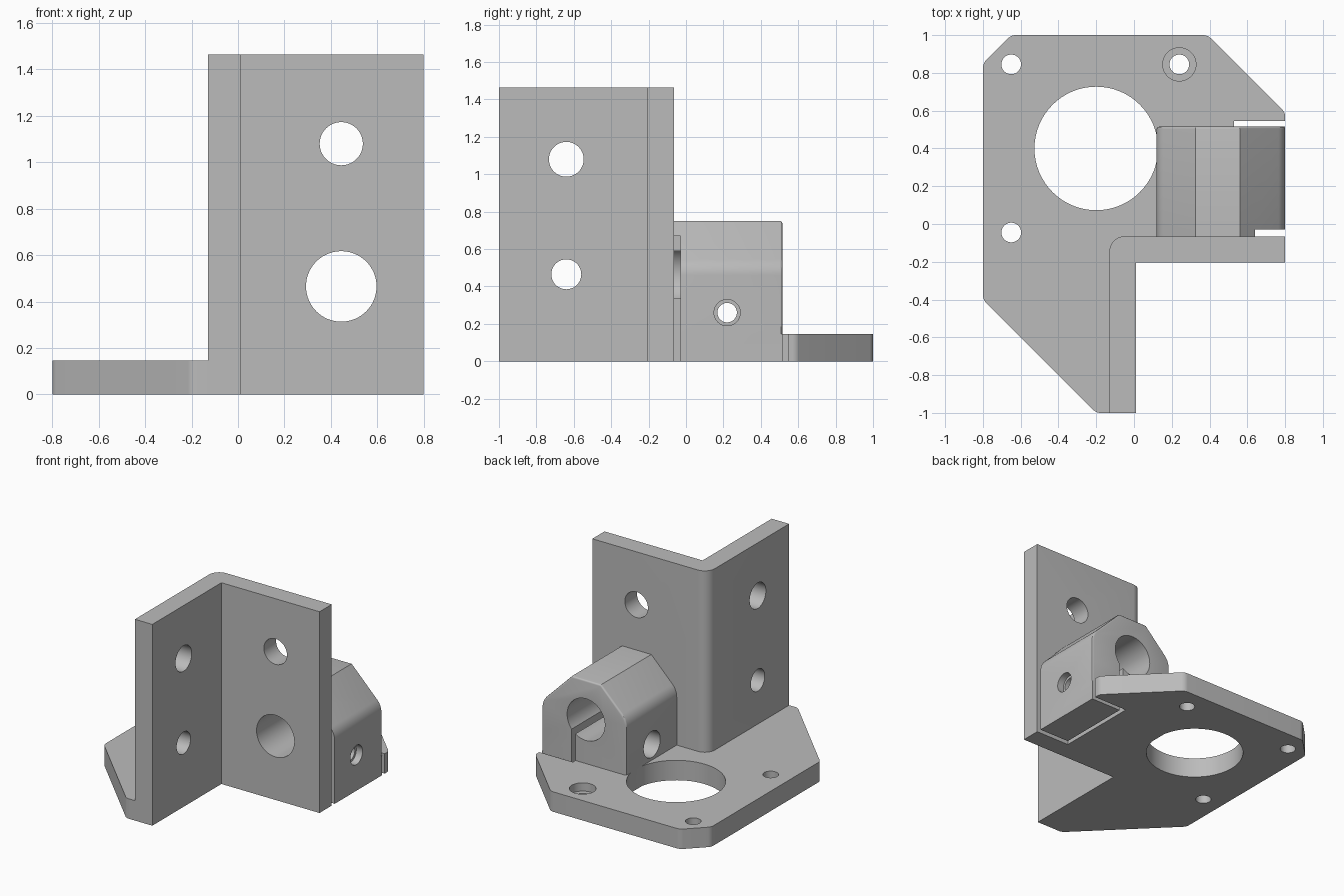
import bpy, bmesh
from math import pi, tan, cos, sin
from mathutils import Vector, Matrix

cube = bpy.data.objects.get("Cube")
if cube:
    bpy.data.objects.remove(cube, do_unlink=True)

grey = bpy.data.materials.new("plain grey")
grey.use_nodes = True
COLOUR = (0.5, 0.5, 0.5, 1)
grey.diffuse_color = COLOUR
grey.node_tree.nodes["Principled BSDF"].inputs["Base Color"].default_value = COLOUR


def finish(bm, name):
    bmesh.ops.recalc_face_normals(bm, faces=bm.faces[:])
    mesh = bpy.data.meshes.new(name)
    bm.to_mesh(mesh)
    bm.free()
    mesh.materials.append(grey)
    ob = bpy.data.objects.new(name, mesh)
    bpy.context.collection.objects.link(ob)
    return ob


def fillet(points, steps=8):
    """Outline of (u, v, radius) corners, rounded where the radius is set."""
    out = []
    for i, (u, v, r) in enumerate(points):
        p = Vector((u, v))
        if not r:
            out.append(p)
            continue
        a = (Vector(points[i - 1][:2]) - p).normalized()
        b = (Vector(points[(i + 1) % len(points)][:2]) - p).normalized()
        half = a.angle(b) / 2
        centre = p + (a + b).normalized() * (r / sin(half))
        start = p + a * (r / tan(half)) - centre
        turn = a.angle_signed(b)
        sweep = (pi - 2 * half) * (1 if turn > 0 else -1)
        for k in range(steps + 1):
            t = sweep * k / steps
            out.append(centre + Matrix.Rotation(t, 2) @ start)
    return out


def prism(name, points, place, lo, hi, rim=0):
    """Extrude an outline from lo to hi; place maps (u, v, w) to a position."""
    bm = bmesh.new()
    outline = fillet(points)
    low = bm.faces.new([bm.verts.new(place(p.x, p.y, lo)) for p in outline])
    top = bmesh.ops.extrude_face_region(bm, geom=[low])["geom"]
    verts = [g for g in top if isinstance(g, bmesh.types.BMVert)]
    shift = Vector(place(0, 0, hi)) - Vector(place(0, 0, lo))
    bmesh.ops.translate(bm, verts=verts, vec=shift)
    if rim:
        edges = [g for g in top if isinstance(g, bmesh.types.BMEdge)
                 and max(v.co.z for v in g.verts) > 0.01]
        bmesh.ops.bevel(bm, geom=edges, offset=rim, segments=3,
                        profile=0.5, affect='EDGES')
    return finish(bm, name)


def box(name, lo, hi):
    bm = bmesh.new()
    lo, hi = Vector(lo), Vector(hi)
    bmesh.ops.create_cube(bm, size=1, matrix=Matrix.Translation((lo + hi) / 2)
                          @ Matrix.Diagonal((*(hi - lo), 1)))
    return finish(bm, name)


def rod(radius, axis, centre, length):
    bm = bmesh.new()
    turn = Vector((0, 0, 1)).rotation_difference(Vector(axis)).to_matrix().to_4x4()
    bmesh.ops.create_cone(bm, cap_ends=True, segments=64, radius1=radius,
                          radius2=radius, depth=length,
                          matrix=Matrix.Translation(centre) @ turn)
    return finish(bm, "cutter")


def combine(target, other, operation):
    mod = target.modifiers.new("combine", 'BOOLEAN')
    mod.operation, mod.object, mod.solver = operation, other, 'EXACT'
    graph = bpy.context.evaluated_depsgraph_get()
    mesh = bpy.data.meshes.new_from_object(target.evaluated_get(graph))
    target.modifiers.clear()
    target.data = mesh
    bpy.data.objects.remove(other, do_unlink=True)


def flat(u, v, w):
    return (u, v, w)


def upright(u, v, w):
    return (u, w, v)


X, Y, Z = (1, 0, 0), (0, 1, 0), (0, 0, 1)
PLATE, TALL = 0.145, 1.465
BORE_X, BORE_Z = 0.445, 0.465

# Mounting plate with clipped corners
bracket = prism("mounting_bracket", [
    (-0.8, -0.4, 0.06), (-0.2, -1, 0.06), (0.01, -1, 0), (0.01, -0.205, 0),
    (0.8, -0.205, 0), (0.8, 0.59, 0.05), (0.39, 1, 0.06), (-0.65, 1, 0.06),
    (-0.8, 0.85, 0.06)], flat, 0, PLATE)

# Motor opening and screw holes in the plate
combine(bracket, rod(0.327, Z, (-0.2, 0.4, 0), 1), 'DIFFERENCE')
for x, y in [(-0.65, 0.845), (-0.65, -0.045), (0.24, 0.845)]:
    combine(bracket, rod(0.052, Z, (x, y, 0), 1), 'DIFFERENCE')
combine(bracket, rod(0.088, Z, (0.24, 0.845, PLATE), 0.12), 'DIFFERENCE')

# Angled corner wall, rounded on its outer corner
wall = prism("corner_wall", [
    (-0.13, -1, 0), (0.01, -1, 0), (0.01, -0.205, 0), (0.8, -0.205, 0),
    (0.8, -0.065, 0), (-0.13, -0.065, 0.08)], flat, 0, TALL)
combine(bracket, wall, 'UNION')

# Rod clamp block with sloping shoulders
clamp = prism("rod_clamp", [
    (0.12, 0, 0), (0.8, 0, 0), (0.8, 0.51, 0.12), (0.56, 0.75, 0),
    (0.325, 0.75, 0), (0.12, 0.545, 0.12)], upright, -0.1, 0.515, rim=0.012)
combine(bracket, clamp, 'UNION')

# Rod bore through wall and clamp, and the wall screw holes
combine(bracket, rod(0.152, Y, (BORE_X, 0, BORE_Z), 2), 'DIFFERENCE')
combine(bracket, rod(0.093, Y, (BORE_X, 0, 1.08), 2), 'DIFFERENCE')
for radius, z in [(0.093, 1.08), (0.08, BORE_Z)]:
    combine(bracket, rod(radius, X, (-0.06, -0.64, z), 0.5), 'DIFFERENCE')

# Slits that free the moving jaw
for lo, hi in [((0.53, -0.065, -0.1), (0.9, -0.03, 0.67)),
               ((0.53, 0.515, -0.1), (0.9, 0.545, 0.3)),
               ((0.53, -0.05, -0.1), (0.56, 0.53, 0.42))]:
    combine(bracket, box("cutter", lo, hi), 'DIFFERENCE')

# Clamp bolt hole with a recess at each end
for radius, x, length in [(0.052, 0.46, 1), (0.07, 0.8, 0.1), (0.095, 0.12, 0.24)]:
    combine(bracket, rod(radius, X, (x, 0.22, 0.26), length), 'DIFFERENCE')

bpy.ops.object.select_all(action='DESELECT')
bracket.select_set(True)
bpy.context.view_layer.objects.active = bracket
bpy.ops.object.shade_smooth_by_angle(angle=pi / 6)
